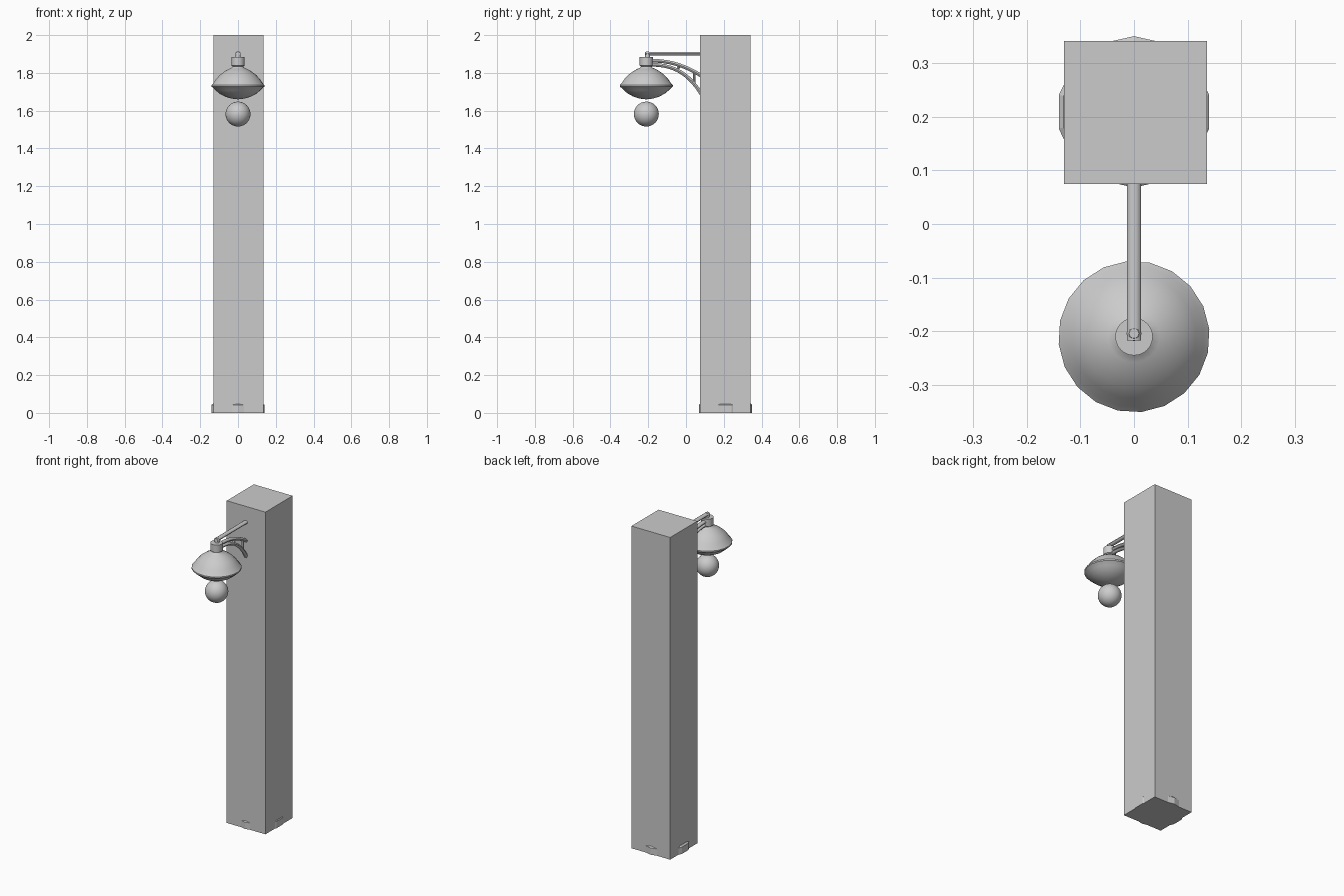
import bpy, math
from mathutils import Vector

if "Cube" in bpy.data.objects:
    bpy.data.objects.remove(bpy.data.objects["Cube"])

LAMP_Y, POST_Y = -0.21, 0.208


def mesh_object(name, verts, faces, smooth=True):
    me = bpy.data.meshes.new(name)
    me.from_pydata(verts, [], faces)
    ob = bpy.data.objects.new(name, me)
    bpy.context.collection.objects.link(ob)
    for p in me.polygons:
        p.use_smooth = False
    if smooth:
        bpy.ops.object.select_all(action='DESELECT')
        ob.select_set(True)
        bpy.context.view_layer.objects.active = ob
        bpy.ops.object.shade_smooth_by_angle(angle=math.radians(40))
    return ob


def lathe(name, profile, y, n, start=0.0, smooth=True):
    """Spin (radius, z) points, listed bottom to top, around a vertical axis."""
    verts, faces = [], []
    for r, z in profile:
        for i in range(n):
            a = start + 2 * math.pi * i / n
            verts.append((r * math.cos(a), y + r * math.sin(a), z))
    for k in range(len(profile) - 1):
        for i in range(n):
            j = (i + 1) % n
            faces.append((k*n + i, k*n + j, (k+1)*n + j, (k+1)*n + i))
    faces.append(tuple(reversed(range(n))))
    last = (len(profile) - 1) * n
    faces.append(tuple(range(last, last + n)))
    return mesh_object(name, verts, faces, smooth)


def tube(name, path, rx, rn, n=10):
    """Sweep an oval section along (y, z) points in the x = 0 plane."""
    pts = [Vector((0, y, z)) for y, z in path]
    verts, faces = [], []
    for k, p in enumerate(pts):
        t = (pts[min(k + 1, len(pts) - 1)] - pts[max(k - 1, 0)]).normalized()
        nrm = Vector((1, 0, 0)).cross(t)
        for i in range(n):
            a = 2 * math.pi * i / n
            verts.append(p + Vector((rx * math.cos(a), 0, 0)) + nrm * rn * math.sin(a))
    for k in range(len(pts) - 1):
        for i in range(n):
            j = (i + 1) % n
            faces.append((k*n + i, k*n + j, (k+1)*n + j, (k+1)*n + i))
    faces.append(tuple(reversed(range(n))))
    faces.append(tuple(range(len(verts) - n, len(verts))))
    return mesh_object(name, verts, faces)


def arc(p0, p1, p2, p3, steps=10):
    """Cubic curve through four control points."""
    out = []
    for s in range(steps + 1):
        t = s / steps
        w = ((1-t)**3, 3*t*(1-t)**2, 3*t*t*(1-t), t**3)
        out.append(tuple(sum(c * p[d] for c, p in zip(w, (p0, p1, p2, p3)))
                         for d in (0, 1)))
    return out


# Square post
bpy.ops.mesh.primitive_cube_add(size=1, location=(0.003, POST_Y, 1.0))
post = bpy.context.object
post.name = "post"
post.scale = (0.266, 0.266, 2.0)

# Faceted foot peeking out of the post
foot = lathe("post_foot", [(0.141, 0), (0.141, 0.042), (0.132, 0.05)],
             POST_Y + 0.001, 14, math.pi / 2, smooth=False)
foot.scale.x = 1.02

# Shade: domed top, thin rim, bowl-shaped underside
lathe("lamp_shade", [
    (0.003, 1.660), (0.035, 1.664), (0.068, 1.674), (0.098, 1.690),
    (0.120, 1.708), (0.134, 1.722), (0.141, 1.727), (0.141, 1.735),
    (0.131, 1.746), (0.116, 1.768), (0.095, 1.790), (0.070, 1.809),
    (0.048, 1.821), (0.032, 1.828), (0.028, 1.834)], LAMP_Y, 20, 0.1)

# Collar and short stem above the shade
lathe("lamp_collar", [(0.028, 1.826), (0.028, 1.834), (0.035, 1.838),
                      (0.035, 1.884)], LAMP_Y, 24)
lathe("lamp_stem", [(0.014, 1.88), (0.014, 1.904), (0.009, 1.912)], LAMP_Y + 0.006, 12)

# Bulb
bpy.ops.mesh.primitive_uv_sphere_add(segments=32, ring_count=16, radius=0.066,
                                     location=(0, LAMP_Y, 1.582))
bulb = bpy.context.object
bulb.name = "bulb"
bpy.ops.object.shade_smooth()

# Straight top rod, two curved braces and the struts between them
tube("top_rod", [(-0.217, 1.902), (0.12, 1.902)], 0.0135, 0.01)
tube("upper_brace", arc((-0.19, 1.864), (-0.08, 1.868), (0.02, 1.83), (0.11, 1.765)),
     0.0125, 0.01)
tube("lower_brace", arc((-0.19, 1.843), (-0.05, 1.845), (0.03, 1.785), (0.10, 1.655)),
     0.0125, 0.01)
tube("inner_strut", [(-0.048, 1.815), (-0.03, 1.845)], 0.009, 0.007, 8)
tube("outer_strut", [(0.043, 1.745), (0.045, 1.81)], 0.009, 0.007, 8)
